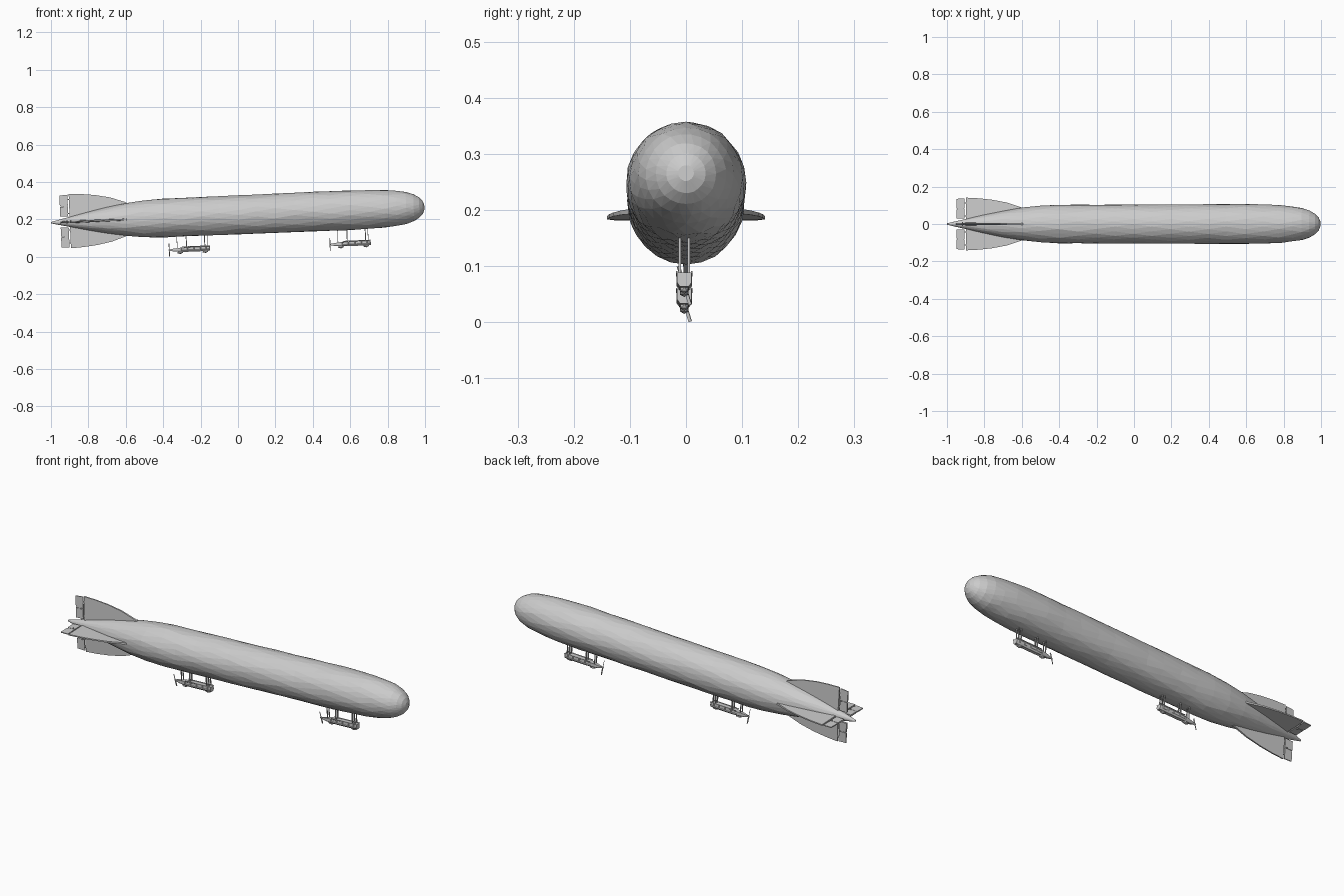
import bpy, bmesh, math, random
from mathutils import Matrix, Vector

if "Cube" in bpy.data.objects:
    bpy.data.objects.remove(bpy.data.objects["Cube"])

random.seed(3)
# Everything is modelled along a level x axis, then pitched nose-up
PITCH = Matrix.Translation((0, 0, 0.222)) @ Matrix.Rotation(-math.atan(0.042), 4, 'Y')


def finish(name, bm, mat=Matrix()):
    bmesh.ops.transform(bm, matrix=PITCH @ mat, verts=bm.verts)
    bmesh.ops.recalc_face_normals(bm, faces=bm.faces)
    me = bpy.data.meshes.new(name)
    bm.to_mesh(me)
    bm.free()
    ob = bpy.data.objects.new(name, me)
    bpy.context.collection.objects.link(ob)
    return ob


def add_box(bm, centre, size, rot=Matrix()):
    m = Matrix.Translation(centre) @ rot @ Matrix.Diagonal((*size, 1))
    bmesh.ops.create_cube(bm, size=1, matrix=m)


def loft(bm, rings, triangles=False):
    vs = [[bm.verts.new(p) for p in r] for r in rings]
    sides = []
    for k, (a, b) in enumerate(zip(vs, vs[1:])):
        n = len(a)
        for i in range(n):
            j = (i + 1) % n
            if not triangles:
                sides.append(bm.faces.new((a[i], a[j], b[j], b[i])))
            elif k % 2 == 0:
                bm.faces.new((a[i], a[j], b[i]))
                bm.faces.new((a[j], b[j], b[i]))
            else:
                bm.faces.new((a[i], a[j], b[j]))
                bm.faces.new((a[i], b[j], b[i]))
    bm.faces.new(vs[0])
    bm.faces.new(vs[-1])
    return sides


# Envelope: faceted, staggered rings with a slight irregularity
profile = [(-1, .004), (-.9, .027), (-.8, .05), (-.7, .070), (-.6, .087), (-.5, .098),
           (-.4, .103), (.6, .106), (.7, .104), (.78, .100), (.85, .093), (.90, .085),
           (.94, .072), (.97, .054), (.988, .035), (.997, .014)]
stations = profile[:7] + [(-.4 + i / 10, .103 + .0003 * i) for i in range(1, 10)] + profile[7:]
N = 24
rings = []
for k, (x, r) in enumerate(stations):
    ring = []
    for i in range(N):
        a = 2 * math.pi * (i + .5 * (k % 2)) / N
        rr = r * random.uniform(.99, 1.015)
        dx = random.uniform(-.008, .008) if -.6 < x < .8 else 0
        ring.append((x + dx, rr * math.cos(a), rr * math.sin(a)))
    rings.append(ring)
bm = bmesh.new()
loft(bm, rings, True)
finish("envelope", bm)


def plate(bm, outline, root, tip):
    # thin blade in the x-z plane, thick at the root and thin at the tip
    def half(z):
        return root + (tip - root) * min(1, z / .15)
    loft(bm, [[(x, s * half(z), z) for x, z in outline] for s in (1, -1)])


# Four tail fins with hinged control surfaces
fins = {"upper": (0, .150), "left": (90, .141), "lower": (180, .141), "right": (270, .141)}
for label, (deg, span) in fins.items():
    m = Matrix.Rotation(math.radians(deg), 4, 'X') @ Matrix.Diagonal((1, 1, span / .15, 1))
    bm = bmesh.new()
    plate(bm, [(-.57, .075), (-.60, .094), (-.68, .122), (-.76, .138), (-.83, .146),
               (-.90, .150), (-.90, .005), (-.60, .005)], .008, .003)
    finish(label + "_fin", bm, m)
    bm = bmesh.new()
    for lo, hi in ((.030, .084), (.087, .146)):
        plate(bm, [(-.95, lo), (-.907, lo), (-.907, hi), (-.95, hi - .003)], .006, .002)
    add_box(bm, (-.927, 0, .0855), (.036, .006, .005))
    add_box(bm, (-.915, 0, .083), (.005, .022, .003))
    for z in (.045, .12):
        add_box(bm, (-.903, 0, z), (.012, .004, .006))
    finish(label + "_control_surface", bm, m)


def gondola(name, x0, z0):
    m = Matrix.Translation((x0, -.003, z0))
    # Cabin with recessed side panels
    secs = [(-.108, .003, -.005, .003), (-.088, .007, -.010, .006), (-.050, .012, -.013, .010),
            (-.015, .014, -.014, .012), (.020, .014, -.014, .013), (.055, .014, -.014, .013),
            (.085, .014, -.014, .013), (.105, .013, -.012, .013)]
    rings = []
    for x, w, lo, hi in secs:
        mid = lo + .3 * (hi - lo)
        rings.append([(x, -w * .6, lo), (x, w * .6, lo), (x, w, mid),
                      (x, w, hi), (x, -w, hi), (x, -w, mid)])
    bm = bmesh.new()
    sides = loft(bm, rings)
    bmesh.ops.recalc_face_normals(bm, faces=bm.faces)
    panels = [f for f in sides if abs(f.normal.y) > .9 and f.calc_center_median().x > -.05]
    bmesh.ops.inset_individual(bm, faces=panels, thickness=.004, depth=-.003)
    finish(name + "_cabin", bm, m)

    # Roof rails and landing bumpers
    bm = bmesh.new()
    for s in (1, -1):
        add_box(bm, (.03, s * .0135, .014), (.15, .003, .003))
    for x in (-.055, .08):
        c = Matrix.Translation((x, 0, -.016)) @ Matrix.Diagonal((.018, .009, .008, 1))
        bmesh.ops.create_icosphere(bm, subdivisions=1, radius=1, matrix=c)
    finish(name + "_rails_and_bumpers", bm, m)

    # Suspension struts reaching into the envelope
    bm = bmesh.new()
    top = -z0 - .096
    for x, w in ((-.070, .003), (-.020, .005), (.078, .005), (.092, .003)):
        for s in (1, -1):
            add_box(bm, (x, s * .008, (top + .008) / 2), (w, .005, top - .008))
    finish(name + "_struts", bm, m)

    # Pusher propeller
    bm = bmesh.new()
    hub = Matrix.Translation((-.110, 0, -.001)) @ Matrix.Rotation(math.radians(90), 4, 'Y')
    bmesh.ops.create_cone(bm, cap_ends=True, segments=8, radius1=.003, radius2=.003,
                          depth=.014, matrix=hub)
    spin = Matrix.Rotation(math.radians(17), 4, 'X')
    for s in (1, -1):
        twist = Matrix.Rotation(s * math.radians(25), 4, 'Z')
        c = spin @ Vector((0, 0, s * .018))
        add_box(bm, c + Vector((-.113, 0, -.001)), (.002, .006, .036), spin @ twist)
    finish(name + "_propeller", bm, m)


gondola("rear_gondola", -.262, -.172)
gondola("front_gondola", .598, -.178)

# Rest the lowest point on the ground
low = min(v.co.z for o in bpy.data.objects for v in o.data.vertices)
for o in bpy.data.objects:
    o.data.transform(Matrix.Translation((0, 0, -low)))
